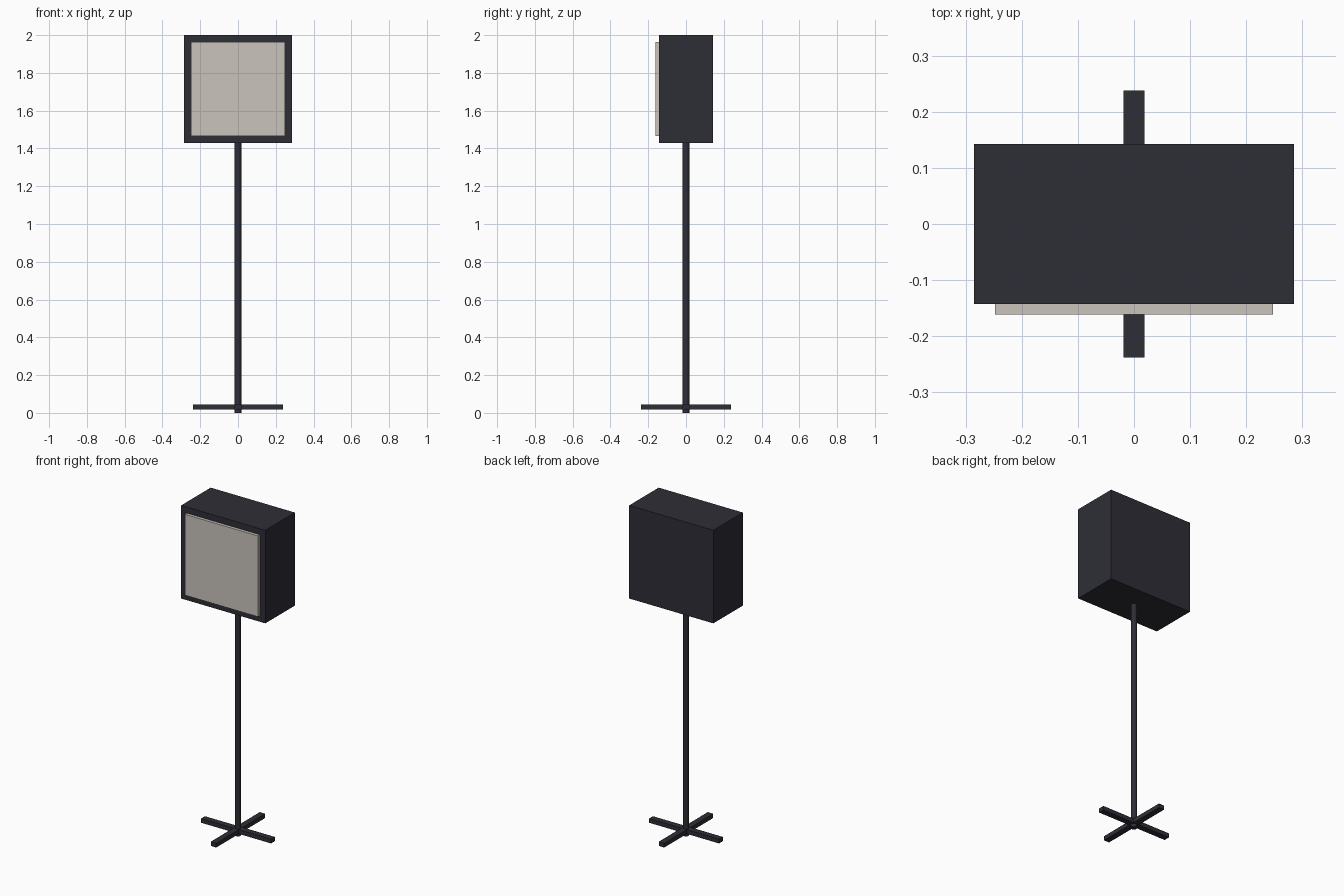
import bpy

default = bpy.data.objects.get("Cube")
if default:
    bpy.data.objects.remove(default, do_unlink=True)


def make_material(name, rgb):
    mat = bpy.data.materials.new(name)
    mat.use_nodes = True
    color = (*rgb, 1)
    mat.diffuse_color = color
    bsdf = next(n for n in mat.node_tree.nodes if n.type == 'BSDF_PRINCIPLED')
    bsdf.inputs["Base Color"].default_value = color
    return mat


def box(name, size, center, mat):
    bpy.ops.mesh.primitive_cube_add(size=1, location=center)
    obj = bpy.context.object
    obj.name = name
    obj.scale = size
    bpy.ops.object.transform_apply(location=False, rotation=False, scale=True)
    obj.data.materials.append(mat)
    return obj


dark = make_material("dark charcoal", (0.027, 0.027, 0.037))
cream = make_material("warm grey diffuser", (0.59, 0.55, 0.50))

HEAD = 0.571                # width and height of the lamp head
DEPTH = HEAD / 2
HEAD_BOTTOM = 2 - HEAD
HEAD_Z = 2 - HEAD / 2

# Lamp head with a diffuser panel standing proud of its front
box("lamp_head", (HEAD, DEPTH, HEAD), (0, 0, HEAD_Z), dark)
panel_front, panel_back = -0.161, -DEPTH / 2 + 0.01
box("diffuser_panel", (0.496, panel_back - panel_front, 0.496),
    (0, (panel_front + panel_back) / 2, HEAD_Z), cream)

# Round pole from the floor to the head
bpy.ops.mesh.primitive_cylinder_add(vertices=16, radius=0.018, depth=HEAD_BOTTOM + 0.01,
                                    location=(0, 0, (HEAD_BOTTOM + 0.01) / 2))
pole = bpy.context.object
pole.name = "pole"
pole.data.materials.append(dark)
bpy.ops.object.shade_smooth_by_angle()

# Crossed foot bars
LENGTH, WIDTH, HEIGHT, FOOT_Z = 0.475, 0.037, 0.026, 0.032
box("foot_bar_sideways", (LENGTH, WIDTH, HEIGHT), (0, 0, FOOT_Z), dark)
box("foot_bar_lengthwise", (WIDTH, LENGTH, HEIGHT), (0, 0, FOOT_Z), dark)
